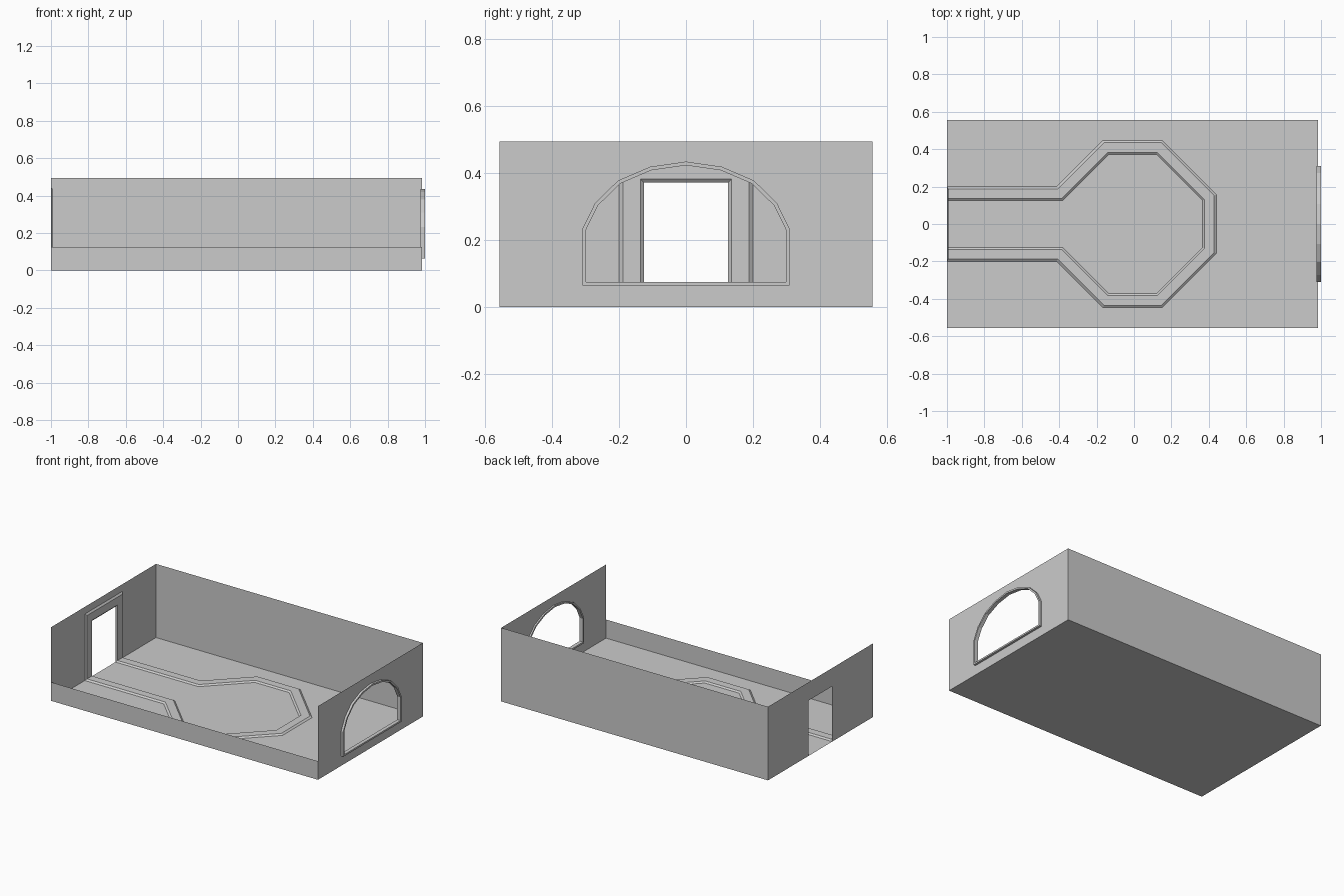
import bpy
from mathutils import Vector

if "Cube" in bpy.data.objects:
    bpy.data.objects.remove(bpy.data.objects["Cube"])

X0, X1, Y, H, LOW = -1.0, 0.985, 0.557, 0.495, 0.125


def make(name, verts, faces):
    me = bpy.data.meshes.new(name)
    me.from_pydata([tuple(v) for v in verts], [], faces)
    me.update()
    ob = bpy.data.objects.new(name, me)
    bpy.context.collection.objects.link(ob)
    return ob


def panel(name, verts):
    return make(name, verts, [list(range(len(verts)))])


def offset(path, d, closed):
    """Shift a 2D path to its left by d, with mitred corners."""
    pts = [Vector(p) for p in path]
    n, out = len(pts), []
    for i, p in enumerate(pts):
        normals = []
        for a, b in ((i - 1, i), (i, i + 1)):
            if closed or (a >= 0 and b < n):
                t = (pts[b % n] - pts[a % n]).normalized()
                normals.append(Vector((-t.y, t.x)))
        m = (normals[0] + normals[-1]).normalized()
        out.append(p + m * (d / m.dot(normals[0])))
    return out


def trim(name, path, section, to3d, closed=False):
    """Sweep a section of (offset, height) pairs along a path."""
    n, k = len(path), len(section)
    verts = []
    for d, h in section:
        verts += [to3d(p, h) for p in offset(path, d, closed)]
    faces = []
    for j in range(k if closed else k - 1):
        a, b = j * n, (j + 1) % k * n
        for i in range(n if closed else n - 1):
            i2 = (i + 1) % n
            faces.append((a + i, a + i2, b + i2, b + i))
    return make(name, verts, faces)


def mirrored(half):
    """Complete a half outline running from the axis at its -u side."""
    return half + [(-u, v) for u, v in reversed(half) if abs(u) > 1e-6]


# floor and long walls (thin sheets, open top, low front wall)
panel("floor", [(X0, -Y, 0), (X1, -Y, 0), (X1, Y, 0), (X0, Y, 0)])
panel("front_wall", [(X1, -Y, 0), (X0, -Y, 0), (X0, -Y, LOW), (X1, -Y, LOW)])
panel("back_wall", [(X0, Y, 0), (X1, Y, 0), (X1, Y, H), (X0, Y, H)])

# end wall with doorway
door = [(-0.125, 0), (-0.125, 0.372), (0.125, 0.372), (0.125, 0)]
outline = [(-Y, 0)] + door + [(Y, 0), (Y, H), (-Y, H)]
panel("door_wall", [(X0, u, v) for u, v in outline])

# bevelled trim shared by door surround and floor path
bevelled = [(0, 0), (0.011, 0.009), (0.063, 0.009), (0.075, 0)]
trim("door_surround", door, bevelled, lambda p, h: (X0 + h, p.x, p.y))

side = [(-1, 0.125), (-0.382, 0.125), (-0.135, 0.372), (0.12, 0.372), (0.366, 0.126)]
path = side + [(x, -y) for x, y in reversed(side)]
trim("floor_path_border", path, bevelled, lambda p, h: (p.x, p.y, h))

# end wall with arched window, as two mirrored halves
arch = [(-0.299, 0.075), (-0.299, 0.231), (-0.263, 0.304), (-0.197, 0.369),
        (-0.104, 0.409), (0, 0.424)]
window = mirrored(arch)
hole = offset(window, 0.006, True)[:len(arch)]
half = [(0, 0), (0, hole[0].y)] + [tuple(p) for p in hole] + [(0, H), (-Y, H), (-Y, 0)]
wall = panel("window_wall", [(X1, u, v) for u, v in half])
mod = wall.modifiers.new("mirror", 'MIRROR')
mod.use_axis = (False, True, False)

# window frame of square section
square = [(0, -0.01), (0, 0.015), (0.011, 0.015), (0.011, -0.01)]
trim("window_frame", window, square, lambda p, h: (X1 + h, p.x, p.y), closed=True)
